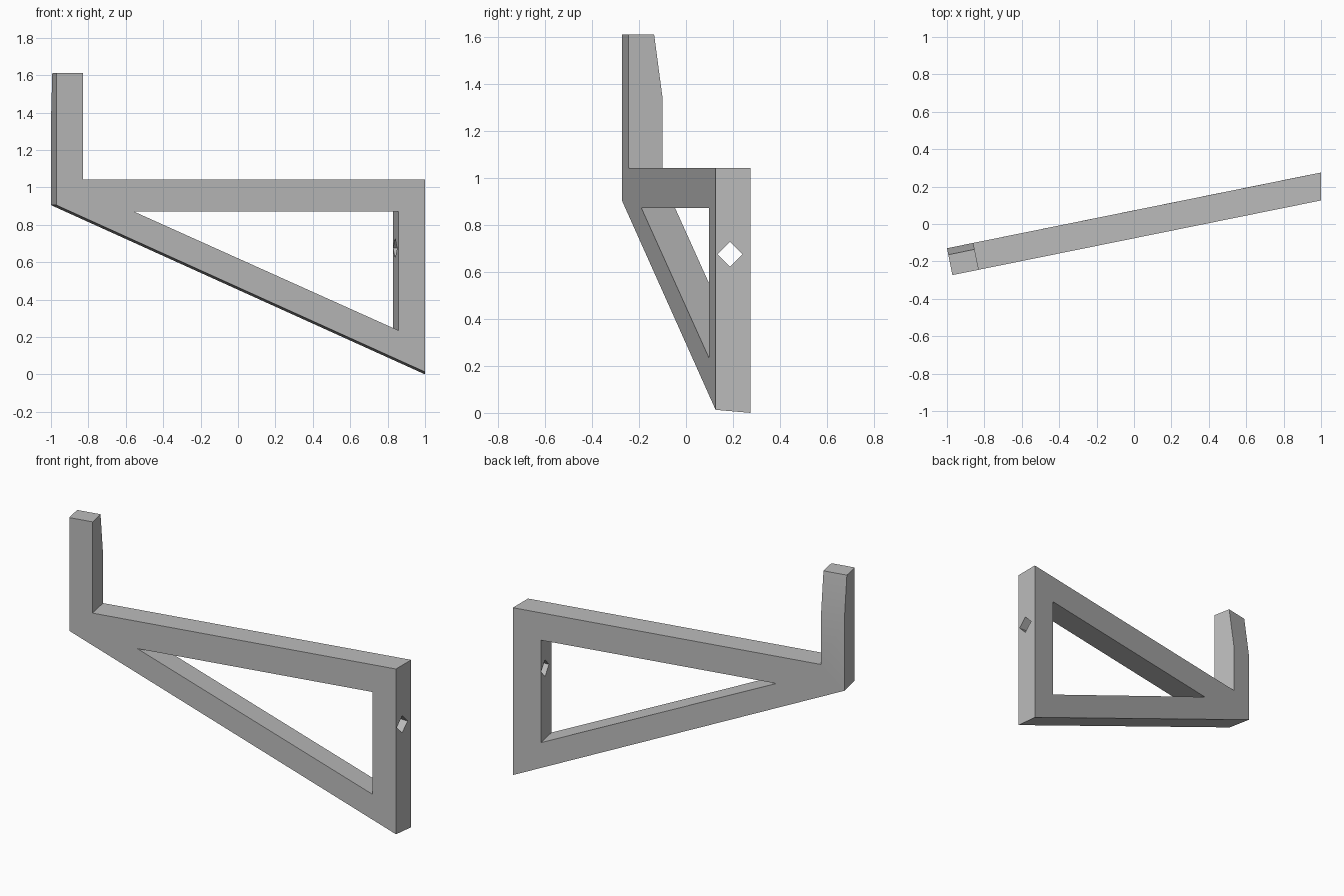
import bpy, bmesh, math
from mathutils import Vector

old = bpy.data.objects.get("Cube")
if old:
    bpy.data.objects.remove(old, do_unlink=True)

grey = bpy.data.materials.new("plain grey")
grey.use_nodes = True
colour = (0.5, 0.5, 0.5, 1)
grey.diffuse_color = colour
grey.node_tree.nodes["Principled BSDF"].inputs["Base Color"].default_value = colour

SLOPE = 0.2025                       # plan direction of the arm
DEPTH = Vector((-0.029, 0.1435, 0))  # from front face to back face


def make_object(name, bm):
    bmesh.ops.recalc_face_normals(bm, faces=bm.faces[:])
    mesh = bpy.data.meshes.new(name)
    bm.to_mesh(mesh)
    bm.free()
    mesh.materials.append(grey)
    obj = bpy.data.objects.new(name, mesh)
    bpy.context.collection.objects.link(obj)
    return obj


# Profile of the front face: x and z of each corner
points = {
    "heel": (-0.971, 0.905), "elbow": (-0.83, 1.042),
    "top_end": (1, 1.042), "low_end": (1, 0.013),
    "hole_tip": (-0.56, 0.872), "hole_top": (0.858, 0.872), "hole_low": (0.858, 0.235),
    "mid_out": (-0.971, 1.35), "mid_in": (-0.83, 1.35),
    "tip_out": (-0.971, 1.61), "tip_in": (-0.83, 1.61),
}
panels = [
    "elbow top_end hole_top hole_tip",   # top beam
    "top_end low_end hole_low hole_top", # wall post
    "low_end heel hole_tip hole_low",    # diagonal brace
    "heel elbow hole_tip",               # heel web
    "heel mid_out mid_in elbow",         # hook, lower
    "mid_out tip_out tip_in mid_in",     # hook, upper
]

bm = bmesh.new()
front, back = {}, {}
for key, (x, z) in points.items():
    p = Vector((x, SLOPE * x - 0.0765, z))
    q = p + DEPTH
    if key.endswith("_end"):             # post end lies flat against the wall
        q.x, q.y = 1, 0.275
    if key == "low_end":
        q.z = 0
    if key.startswith("tip"):            # hook tapers at the back
        q -= DEPTH * 0.24
    front[key], back[key] = bm.verts.new(p), bm.verts.new(q)

for panel in panels:
    keys = panel.split()
    bm.faces.new([front[k] for k in keys])
    bm.faces.new([back[k] for k in reversed(keys)])

# Side walls join the outer and inner rims
rims = ["heel mid_out tip_out tip_in mid_in elbow top_end low_end",
        "hole_tip hole_top hole_low"]
for rim in rims:
    keys = rim.split()
    for a, b in zip(keys, keys[1:] + keys[:1]):
        bm.faces.new([front[a], front[b], back[b], back[a]])
bracket = make_object("bracket", bm)

# Diamond bolt hole through the post
bm = bmesh.new()
ring = [bm.verts.new((0.7, 0.187 + 0.053 * math.cos(i * math.pi / 2),
                      0.675 + 0.053 * math.sin(i * math.pi / 2))) for i in range(4)]
face = bm.faces.new(ring)
grown = bmesh.ops.extrude_face_region(bm, geom=[face])
bmesh.ops.translate(bm, vec=(0.5, 0, 0),
                    verts=[v for v in grown["geom"] if isinstance(v, bmesh.types.BMVert)])
cutter = make_object("bolt_hole_cutter", bm)
cutter.hide_render = True

cut = bracket.modifiers.new("bolt hole", "BOOLEAN")
cut.operation, cut.solver, cut.object = "DIFFERENCE", "EXACT", cutter
bpy.ops.object.select_all(action="DESELECT")
bpy.context.view_layer.objects.active = bracket
bracket.select_set(True)
bpy.ops.object.modifier_apply(modifier=cut.name)
bpy.data.objects.remove(cutter, do_unlink=True)
bpy.ops.object.shade_smooth_by_angle(angle=math.radians(30))
